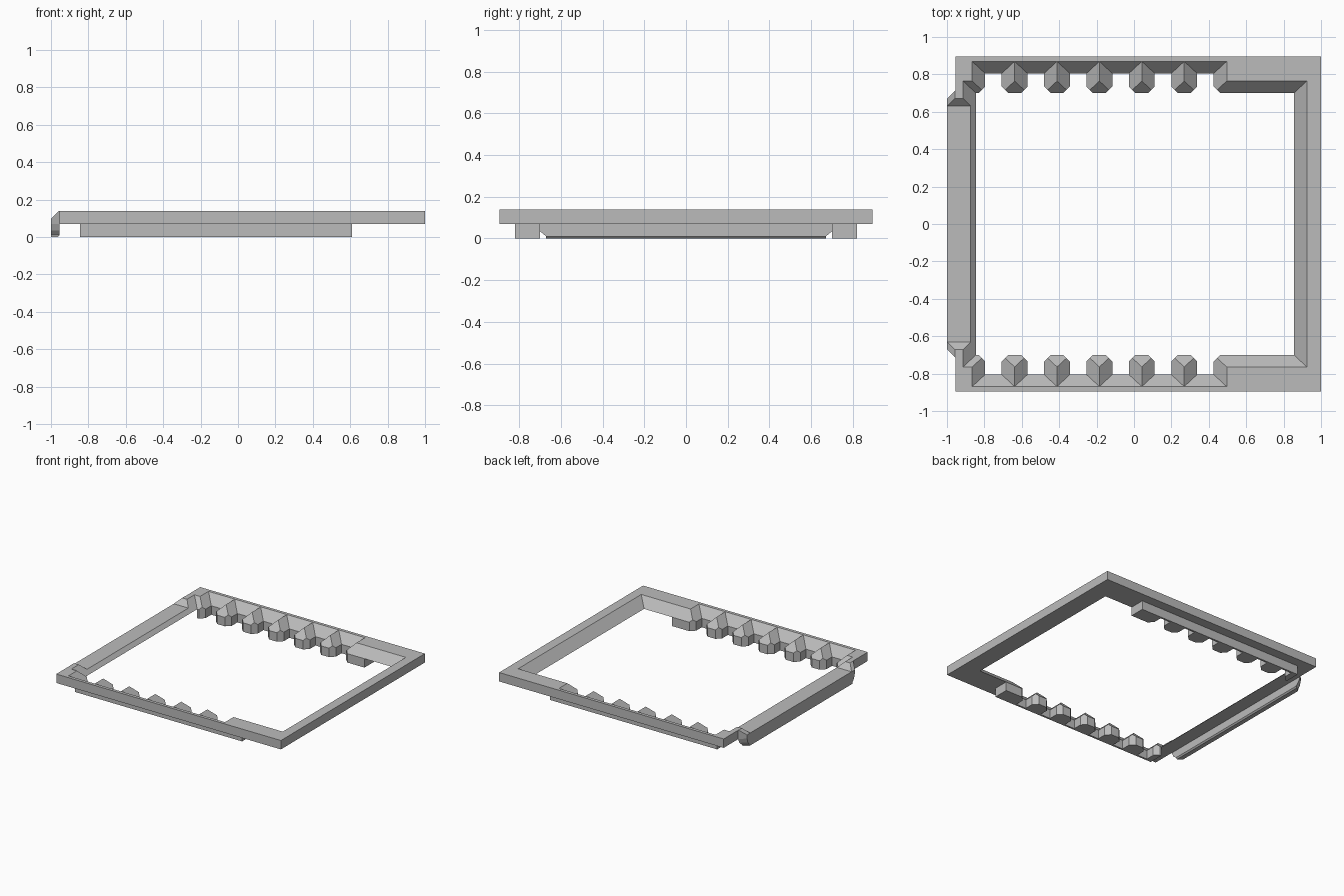
import bpy, bmesh

cube = bpy.data.objects.get("Cube")
if cube:
    bpy.data.objects.remove(cube, do_unlink=True)

grey = bpy.data.materials.new("plain grey")
grey.use_nodes = True
grey.diffuse_color = (0.5, 0.5, 0.5, 1)
grey.node_tree.nodes["Principled BSDF"].inputs["Base Color"].default_value = (0.5, 0.5, 0.5, 1)

TOP, MID = 0.14, 0.07      # top and underside of the frame slab
RUN_X, RUN_Y = 0.07, 0.065  # horizontal run of the sloped inner edges


def loft(name, sections):
    """Solid through matching horizontal outlines, each (z, [(x, y), ...])."""
    bm = bmesh.new()
    rings = [[bm.verts.new((x, y, z)) for x, y in pts] for z, pts in sections]
    n = len(rings[0])
    for low, high in zip(rings, rings[1:]):
        for i in range(n):
            j = (i + 1) % n
            bm.faces.new((low[i], low[j], high[j], high[i]))
    bm.faces.new(rings[0])
    bm.faces.new(rings[-1])
    bmesh.ops.recalc_face_normals(bm, faces=bm.faces)
    mesh = bpy.data.meshes.new(name)
    bm.to_mesh(mesh)
    bm.free()
    obj = bpy.data.objects.new(name, mesh)
    bpy.context.collection.objects.link(obj)
    mesh.materials.append(grey)
    return obj


def rect(x0, x1, y0, y1):
    return [(x0, y0), (x1, y0), (x1, y1), (x0, y1)]


def combine(target, other, operation):
    """Apply a boolean and discard the helper."""
    mod = target.modifiers.new("combine", "BOOLEAN")
    mod.object, mod.operation, mod.solver = other, operation, "EXACT"
    graph = bpy.context.evaluated_depsgraph_get()
    graph.update()
    mesh = bpy.data.meshes.new_from_object(target.evaluated_get(graph))
    target.modifiers.clear()
    target.data = mesh
    bpy.data.objects.remove(other, do_unlink=True)


def flip(points, side):
    return [(x, y * side) for x, y in points]


# Flat slab
frame = loft("toothed_frame", [(z, rect(-0.955, 1, -0.895, 0.895)) for z in (MID, TOP)])

# Rails under the front and back edges
for side in (-1, 1):
    outline = flip(rect(-0.845, 0.61, 0.70, 0.82), side)
    combine(frame, loft("rail", [(0, outline), (0.1, outline)]), "UNION")


# Clip tab along the right edge, bevelled at both ends
def tab_outline(x0, x1, y0, y1):
    return [(x0, -y0), (x1, -y1), (x1, y1), (x0, y0)]


tab = loft("clip_tab", [
    (0.0, tab_outline(-1, -0.965, 0.64, 0.67)),
    (0.01, tab_outline(-1, -0.955, 0.64, 0.67)),
    (0.035, tab_outline(-1, -0.955, 0.66, 0.70)),
    (MID, tab_outline(-1, -0.955, 0.67, 0.715)),
    (0.098, tab_outline(-1, -0.955, 0.67, 0.715)),
    (TOP, tab_outline(-0.957, -0.955, 0.713, 0.715))])
combine(frame, tab, "UNION")

# Central opening with sloped sides
s = 2
opening = loft("opening_cutter", [
    (MID, rect(-0.845, 0.855, -0.70, 0.70)),
    (MID + s * MID, rect(-0.845 - s * RUN_X, 0.855 + s * RUN_X,
                         -0.70 - s * RUN_Y, 0.70 + s * RUN_Y))])
combine(frame, opening, "DIFFERENCE")

# Pockets that leave the hipped teeth standing between them
STEP = 0.2267
for side in (-1, 1):
    for i in range(6):
        ridge = -0.865 + i * STEP
        x0, x1 = ridge + 0.069, ridge + STEP - 0.069
        slot = flip([(x0, 0.805), (x1, 0.805), (x1, 0.735), (x1 + 0.045, 0.69),
                     (x0 - 0.045, 0.69), (x0, 0.735)], side)
        combine(frame, loft("slot_cutter", [(-0.1, slot), (0.3, slot)]), "DIFFERENCE")
        hip = [(MID, flip(rect(x0, x1, 0.60, 0.805), side)),
               (MID + s * MID, flip(rect(x0 - s * RUN_X, x1 + s * RUN_X,
                                         0.60, 0.805 + s * RUN_Y), side))]
        combine(frame, loft("hip_cutter", hip), "DIFFERENCE")

# Shallow recess along the clip edge
recess = loft("recess_cutter", [(0.098, rect(-1.1, -0.8, -0.63, 0.63)),
                                (0.182, rect(-1.1, -0.8, -0.714, 0.714))])
combine(frame, recess, "DIFFERENCE")
